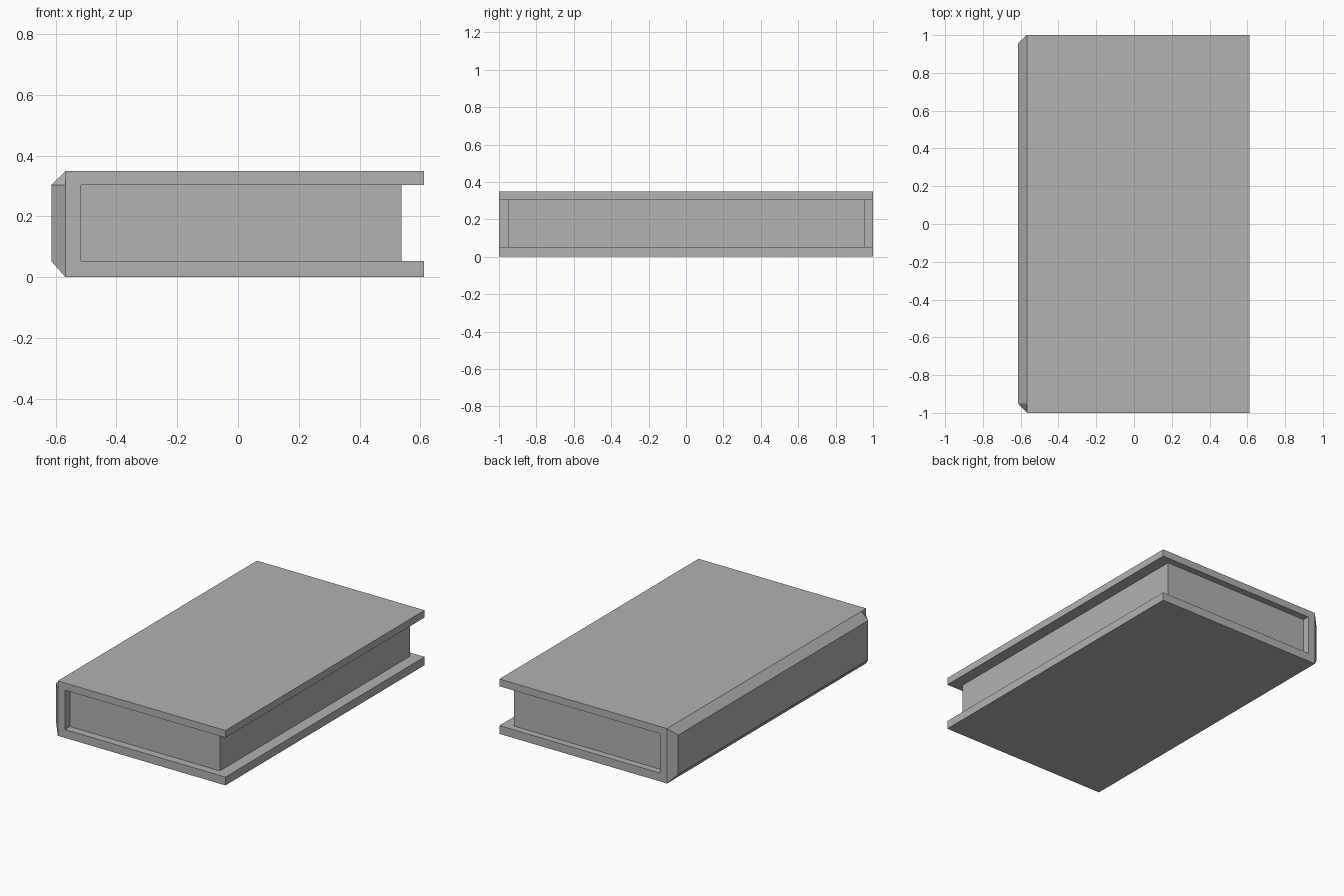
import bpy, bmesh

cube = bpy.data.objects.get("Cube")
if cube:
    bpy.data.objects.remove(cube, do_unlink=True)

grey = bpy.data.materials.new("plain_grey")
grey.use_nodes = True
colour = (0.445, 0.445, 0.445, 1)
grey.diffuse_color = colour
grey.node_tree.nodes["Principled BSDF"].inputs["Base Color"].default_value = colour

EDGE, HINGE, BACK = 0.612, -0.567, -0.614   # fore edge, cover hinge, spine face in x
LOW, HIGH, TOP = 0.053, 0.303, 0.349        # cover board heights
FRONT, REAR = -0.95, 0.957                  # page block ends in y


def add_object(name, bm):
    bmesh.ops.recalc_face_normals(bm, faces=bm.faces)
    mesh = bpy.data.meshes.new(name)
    bm.to_mesh(mesh)
    bm.free()
    mesh.materials.append(grey)
    obj = bpy.data.objects.new(name, mesh)
    bpy.context.collection.objects.link(obj)
    return obj


def extrude_profile(name, profile, y0, y1):
    """Extrude an x-z outline along y."""
    bm = bmesh.new()
    face = bm.faces.new([bm.verts.new((x, y0, z)) for x, z in profile])
    moved = bmesh.ops.extrude_face_region(bm, geom=[face])["geom"]
    verts = [v for v in moved if isinstance(v, bmesh.types.BMVert)]
    bmesh.ops.translate(bm, verts=verts, vec=(0, y1 - y0, 0))
    # keep the starting cap closed
    if not any(all(abs(v.co.y - y0) < 1e-5 for v in f.verts) for f in bm.faces):
        bm.faces.new([v for v in bm.verts if abs(v.co.y - y0) < 1e-5])
    return add_object(name, bm)


# Cover: two boards joined by the inner spine wall
INNER = -0.516
extrude_profile("cover", [
    (HINGE, 0), (EDGE, 0), (EDGE, LOW), (INNER, LOW),
    (INNER, HIGH), (EDGE, HIGH), (EDGE, TOP), (HINGE, TOP)], -1, 1)

# Page block, set back from the cover edges
extrude_profile("pages", [
    (INNER, LOW), (0.538, LOW), (0.538, HIGH), (INNER, HIGH)], FRONT, REAR)

# Bevelled spine, with one corner clipped at the front top
base = [(-1, 0), (1, 0), (1, TOP), (FRONT, TOP), (-1, HIGH)]
face = [(FRONT, LOW), (REAR, LOW), (REAR, HIGH), (FRONT, HIGH)]
bm = bmesh.new()
for x, outline in ((HINGE, base), (BACK, face)):
    for y, z in outline:
        bm.verts.new((x, y, z))
bmesh.ops.convex_hull(bm, input=bm.verts)
bmesh.ops.dissolve_limit(bm, angle_limit=0.01, verts=bm.verts, edges=bm.edges)
# drop the hidden cap against the cover
caps = [f for f in bm.faces if all(abs(v.co.x - HINGE) < 1e-5 for v in f.verts)]
bmesh.ops.delete(bm, geom=caps, context="FACES_ONLY")
add_object("spine", bm)
